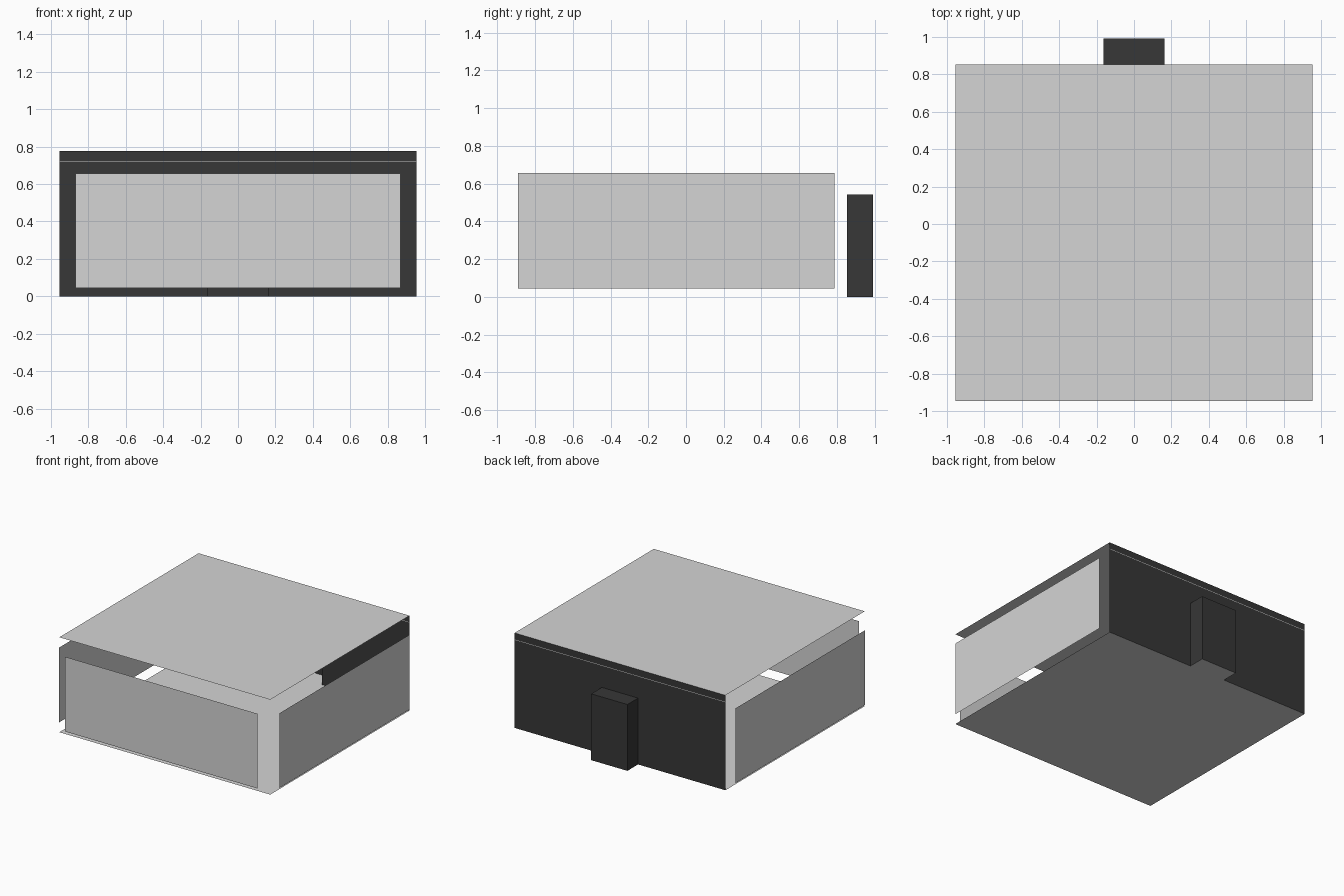
import bpy, bmesh

if "Cube" in bpy.data.objects:
    bpy.data.objects.remove(bpy.data.objects["Cube"])

def material(name, value):
    m = bpy.data.materials.new(name)
    m.diffuse_color = (value, value, value, 1)
    m.use_nodes = True
    m.node_tree.nodes["Principled BSDF"].inputs["Base Color"].default_value = m.diffuse_color
    return m

pale = material("pale grey", 0.66)
dark = material("charcoal", 0.038)

# Flat sheets: each is an axis-aligned rectangle given by its min and max corner
def sheets(name, rects, mat):
    bm = bmesh.new()
    for (x0, y0, z0), (x1, y1, z1) in rects:
        if z0 == z1:
            pts = [(x0, y0, z0), (x1, y0, z0), (x1, y1, z0), (x0, y1, z0)]
        elif y0 == y1:
            pts = [(x0, y0, z0), (x1, y0, z0), (x1, y0, z1), (x0, y0, z1)]
        else:
            pts = [(x0, y0, z0), (x0, y1, z0), (x0, y1, z1), (x0, y0, z1)]
        bm.faces.new([bm.verts.new(p) for p in pts])
    bmesh.ops.remove_doubles(bm, verts=bm.verts, dist=1e-4)
    me = bpy.data.meshes.new(name)
    bm.to_mesh(me)
    bm.free()
    me.materials.append(mat)
    ob = bpy.data.objects.new(name, me)
    bpy.context.collection.objects.link(ob)
    return ob

W, F, B, H = 0.955, -0.947, 0.854, 0.777     # room half width, front, back, height
A, AB, AH = 0.164, 0.992, 0.543              # alcove half width, back, height
G0, G1 = 0.720, 0.724                        # thin seam in the back wall

# Floor (running into the alcove) and ceiling
sheets("floor", [((-W, F, 0), (W, B, 0)), ((-A, B, 0), (A, AB, 0))], pale)
sheets("ceiling", [((-W, F, H), (W, B, H))], pale)

# Back wall around the alcove opening
sheets("back_wall", [((-W, B, 0), (-A, B, AH)), ((A, B, 0), (W, B, AH)),
                     ((-W, B, AH), (W, B, G0)), ((-W, B, G1), (W, B, H))], dark)
sheets("wall_seam", [((-W, B, G0), (W, B, G1))], pale)

# Alcove shell behind the wall
sheets("alcove", [((-A, B, 0), (-A, AB, AH)), ((A, B, 0), (A, AB, AH)),
                  ((-A, AB, 0), (A, AB, AH)), ((-A, B, AH), (A, AB, AH))], dark)

# Free-standing panels on the front and both sides
Z0, Z1 = 0.045, 0.657
sheets("front_panel", [((-0.87, -0.992, Z0), (0.87, -0.992, Z1))], pale)
for side, x in (("left", -1.0), ("right", 1.0)):
    sheets(side + "_panel", [((x, -0.89, Z0), (x, 0.787, Z1))], pale)
